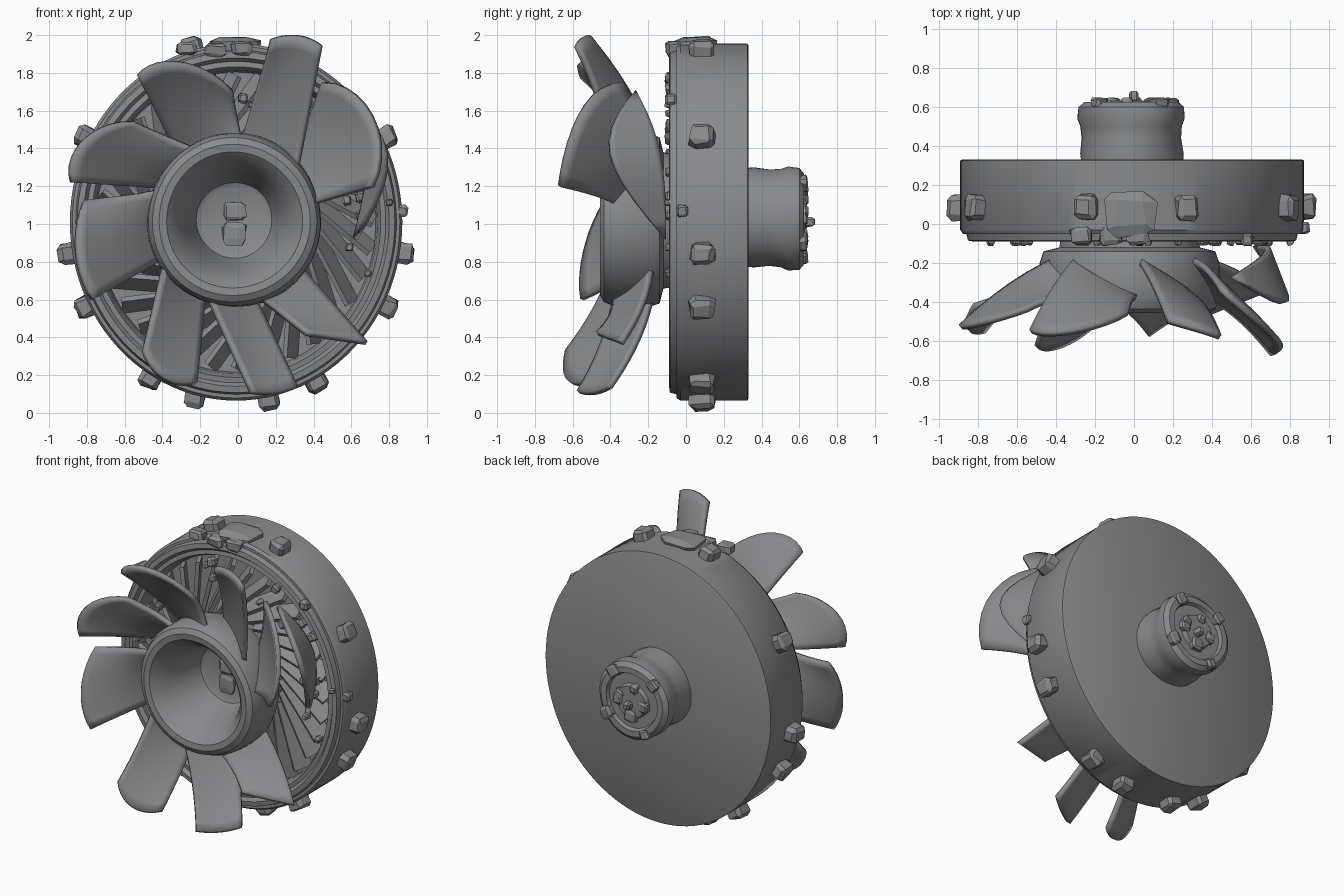
import bpy, bmesh, math, random
from mathutils import Vector, Matrix

if "Cube" in bpy.data.objects:
    bpy.data.objects.remove(bpy.data.objects["Cube"])

random.seed(4)
CX, CZ = -0.01, 1.01

# Dark steel used on every part
steel = bpy.data.materials.new("dark_steel")
steel.diffuse_color = (.25, .255, .265, 1)
steel.use_nodes = True
steel.node_tree.nodes["Principled BSDF"].inputs["Base Color"].default_value = steel.diffuse_color


def finish(name, bm, angle=35, smooth=True):
    bmesh.ops.recalc_face_normals(bm, faces=bm.faces[:])
    me = bpy.data.meshes.new(name)
    bm.to_mesh(me)
    bm.free()
    me.materials.append(steel)
    ob = bpy.data.objects.new(name, me)
    bpy.context.collection.objects.link(ob)
    if smooth:
        bpy.ops.object.select_all(action='DESELECT')
        ob.select_set(True)
        bpy.context.view_layer.objects.active = ob
        bpy.ops.object.shade_smooth_by_angle(angle=math.radians(angle))
    return ob


def lathe(name, profile, cx, cz, sx=1.0, sz=1.0, steps=72, wobble=0.0):
    """Spin a (radius, y) profile about the y axis; radius 0 ends become poles."""
    bm = bmesh.new()
    rings = []
    for r, y in profile:
        if r == 0:
            rings.append([bm.verts.new((cx, y, cz))])
            continue
        ring = []
        for i in range(steps):
            a = math.tau * i / steps
            k = r * (1 + wobble * math.sin(3 * a + 9 * y))
            ring.append(bm.verts.new((cx + k * sx * math.cos(a), y, cz + k * sz * math.sin(a))))
        rings.append(ring)
    for A, B in zip(rings, rings[1:]):
        for i in range(steps):
            j = (i + 1) % steps
            quad = [A[i % len(A)], A[j % len(A)], B[j % len(B)], B[i % len(B)]]
            bm.faces.new(list(dict.fromkeys(quad)))
    return finish(name, bm)


def lump(name, loc, size, angle=0.0):
    """Rough faceted nugget used for bolts and debris."""
    bm = bmesh.new()
    bmesh.ops.create_cube(bm, size=1)
    bmesh.ops.bevel(bm, geom=bm.edges[:], offset=0.2, segments=1, affect='EDGES')
    for v in bm.verts:
        v.co += Vector([random.uniform(-0.07, 0.07) for _ in range(3)])
    M = Matrix.Translation(loc) @ Matrix.Rotation(-angle, 4, 'Y') @ Matrix.Diagonal((*size, 1))
    bmesh.ops.transform(bm, matrix=M, verts=bm.verts[:])
    return finish(name, bm, smooth=False)


def sheet(name, point, n=10):
    """Thin curved plate from a surface function point(u, v)."""
    bm = bmesh.new()
    g = [[bm.verts.new(point(i / n, j / n)) for j in range(n + 1)] for i in range(n + 1)]
    for i in range(n):
        for j in range(n):
            bm.faces.new((g[i][j], g[i + 1][j], g[i + 1][j + 1], g[i][j + 1]))
    bmesh.ops.remove_doubles(bm, verts=bm.verts[:], dist=.0005)
    sol = finish(name, bm).modifiers.new("thickness", 'SOLIDIFY')
    sol.thickness = .03
    sol.offset = 0


# Drum housing with closed back, front lip and recessed floor
lathe("drum_housing", [(0, .33), (.99, .33), (1, .325), (1, -.03), (.985, -.05), (.965, -.05),
                       (.955, -.085), (.92, -.09), (.90, -.065), (.87, -.07), (.85, -.03),
                       (.84, .04), (0, .04)], CX, CZ, .88, .945, 96)

# Stator vanes: skewed slats filling the recess
bm = bmesh.new()
N = 32
for i in range(N):
    a = math.tau * i / N
    M = (Matrix.Translation((CX, 0, CZ)) @ Matrix.Diagonal((.88, 1, .94, 1))
         @ Matrix.Rotation(-a, 4, 'Y') @ Matrix.Translation((.62, -.01, 0))
         @ Matrix.Rotation(math.radians(38), 4, 'Y') @ Matrix.Rotation(math.radians(30), 4, 'X')
         @ Matrix.Diagonal((.50, .13, .03, 1)))
    bmesh.ops.create_cube(bm, size=1, matrix=M)
finish("stator_vanes", bm, smooth=False)

# Fan hub: bell with rolled lip and deep cup
lathe("fan_hub", [(0, .04), (.34, .04), (.36, -.12), (.44, -.14), (.46, -.20), (.46, -.32), (.455, -.39),
                  (.435, -.435), (.40, -.455), (.36, -.45), (.33, -.42), (.29, -.36),
                  (.25, -.26), (.22, -.16), (.20, -.10), (.17, -.085), (0, -.085)],
      -0.02, 1.02, wobble=.008)
lump("hub_center_boss", (-0.02, -.09, 1.07), (.12, .04, .10))
lump("hub_lower_boss", (-0.02, -.09, .95), (.12, .04, .12))

# Rear shaft stub with stepped end
lathe("rear_shaft", [(0, .30), (.26, .30), (.265, .36), (.255, .44), (.26, .50), (.275, .54), (.27, .60),
                     (.24, .625), (.20, .625), (.19, .60), (.12, .60), (.11, .63), (0, .63)],
      -0.01, 1.03, steps=48, wobble=.02)
for k in range(9):
    a, r = k * 2.4, (.23 if k % 2 else .1)
    s = random.uniform(.05, .09)
    lump("shaft_end_lump", (-.01 + r * math.cos(a), .62, 1.03 + r * math.sin(a)), (s, .05, s), a)
lump("shaft_tip", (0, .65, 1.01), (.05, .06, .05))

# Fan blades: root angles, tip corner counterclockwise, tip corner clockwise (x, z, y),
# tip bulge outward, tip bulge forward
BLADES = [
    (84, 38, (.17, 1.97, -.50), (.44, 1.94, -.58), .04, 0),
    (42, 12, (.45, 1.75, -.34), (.71, 1.20, -.67), .16, .06),
    (132, 85, (-.53, 1.78, -.55), (-.03, 1.70, -.46), .12, .05),
    (155, 118, (-.88, 1.22, -.52), (-.55, 1.54, -.44), .12, .04),
    (208, 158, (-.77, .60, -.55), (-.82, 1.12, -.42), .06, .05),
    (248, 210, (-.22, .16, -.53), (-.50, .33, -.63), .07, .05),
    (285, 250, (.31, .14, -.40), (.07, .11, -.57), .02, 0),
    (325, 287, (.68, .37, -.34), (.36, .42, -.47), 0, 0),
]
hub = Vector((-0.02, 0, 1.02))
for a0, a1, t0, t1, bulge, fwd in BLADES:
    def blade(u, v):
        a = math.radians(a0 + (a1 - a0) * u)
        root = hub + Vector((.42 * math.cos(a), -.18 - .2 * u, .42 * math.sin(a)))
        tip = Vector((t0[0], t0[2], t0[1])).lerp(Vector((t1[0], t1[2], t1[1])), u)
        out = Vector((tip.x - hub.x, 0, tip.z - hub.z)).normalized()
        dome = 4 * u * (1 - u)
        p = root.lerp(tip, v) + out * bulge * dome * v
        p.y += .12 * v * (1 - v) - fwd * dome * v
        return p
    sheet("fan_blade", blade)


# Short leaf-shaped plate tucked behind the right-hand blade
def leaf(u, v):
    p = Vector((.50, -.27, 1.70)).lerp(Vector((.62, -.11, .92)), u)
    front, back = Vector((.22, -.21, .06)), Vector((.12, .05, .06))
    return p + front.lerp(back, v) * math.sin(math.pi * u)


sheet("leaf_plate", leaf)

# Bolts around the drum rim
for deg in (28, 152, -10, 190, -28, 208, -62, 240, -79, 256, 72, 105):
    a = math.radians(deg)
    lump("rim_bolt", (CX + .905 * math.cos(a), .085, CZ + .96 * math.sin(a)), (.10, .13, .11), a)
lump("small_rim_bolt", (.87, -.02, 1.07), (.06, .06, .06))
lump("small_front_bolt", (.58, -.08, 1.66), (.06, .06, .06))

# Top bracket pad and its knobs
lump("top_bracket", (-.02, .05, 1.94), (.26, .22, .09))
for x, z in ((-.27, 1.93), (-.12, 1.92), (.02, 1.93)):
    lump("bracket_knob", (x, -.06, z), (.11, .09, .07))

# Loose fittings scattered on the front ring
for k in range(22):
    a = math.radians(random.uniform(-20, 200))
    r = random.uniform(.66, .93)
    s = random.uniform(.03, .07)
    lump("front_fitting", (CX + .88 * r * math.cos(a), -.08, CZ + .94 * r * math.sin(a)), (s, .06, s), a)
